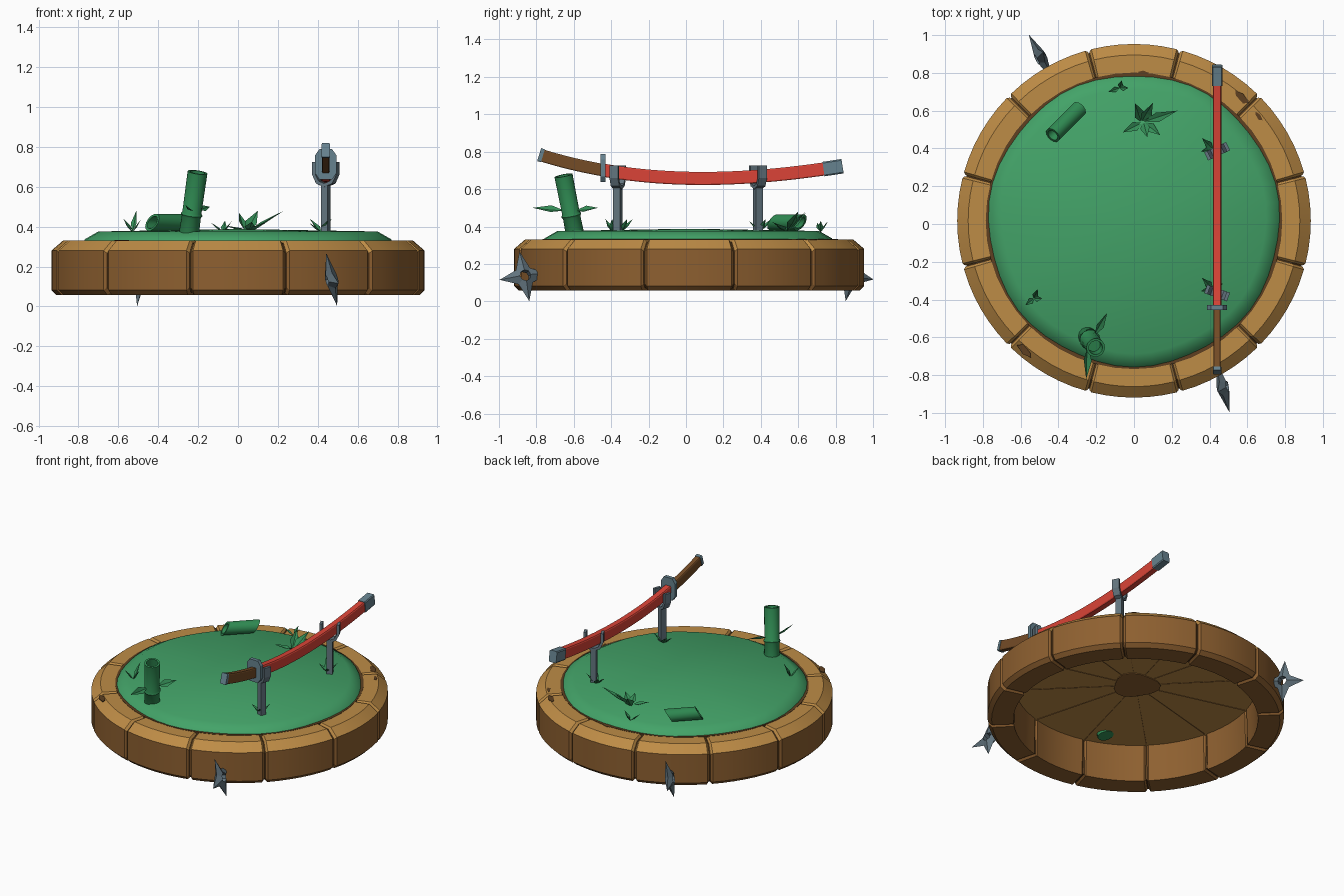
import bpy, bmesh, math
from mathutils import Vector as V, Matrix

if "Cube" in bpy.data.objects:
    bpy.data.objects.remove(bpy.data.objects["Cube"])

def srgb(h):
    c = [int(h[i:i + 2], 16) / 255 for i in (0, 2, 4)]
    return [x / 12.92 if x <= 0.04045 else ((x + 0.055) / 1.055) ** 2.4 for x in c] + [1]

def mat(name, h):
    m = bpy.data.materials.new(name)
    m.diffuse_color = srgb(h)
    m.use_nodes = True
    m.node_tree.nodes["Principled BSDF"].inputs["Base Color"].default_value = m.diffuse_color
    return m

TAN, WOOD, DARK = mat("light wood", "BE8C46"), mat("brown wood", "8E6030"), mat("dark wood", "5E4021")
GRIP, TURF, LEAF = mat("handle brown", "754C26"), mat("turf green", "43A368"), mat("leaf green", "348C56")
RED, STEEL, IRON = mat("red lacquer", "DB4437"), mat("blue steel", "66828E"), mat("grey iron", "63757F")
BAMBOO = mat("bamboo green", "2F8A52")

def make(name, bm, mats, rule=None, smooth=None):
    bmesh.ops.recalc_face_normals(bm, faces=bm.faces)
    bm.normal_update()
    me = bpy.data.meshes.new(name)
    for m in mats:
        me.materials.append(m)
    if rule:
        for f in bm.faces:
            f.material_index = rule(f)
    bm.to_mesh(me)
    bm.free()
    ob = bpy.data.objects.new(name, me)
    bpy.context.collection.objects.link(ob)
    if smooth:
        bpy.ops.object.select_all(action='DESELECT')
        ob.select_set(True)
        bpy.context.view_layer.objects.active = ob
        bpy.ops.object.shade_smooth_by_angle(angle=math.radians(smooth))
    return ob

def loft(bm, rings, caps=True, loop=False):
    vs = [[bm.verts.new(p) for p in r] for r in rings]
    n = len(vs[0])
    for a, b in zip(vs, vs[1:] + vs[:1] if loop else vs[1:]):
        for i in range(n):
            bm.faces.new((a[i], a[(i + 1) % n], b[(i + 1) % n], b[i]))
    if caps and not loop:
        bm.faces.new(vs[0])
        bm.faces.new(vs[-1])

CY = 0.017                                    # ring centre in y
def polar(r, a, z):
    return V((r * math.cos(a), CY + r * math.sin(a), z))

# --- wooden ring: twelve chamfered curved blocks over a dark core
prof = [(.772, .057), (.91, .057), (.936, .082), (.936, .28), (.878, .33), (.765, .33)]
bm = bmesh.new()
for k in range(12):
    a0, a1 = math.radians(15 + 30 * k) + .004, math.radians(45 + 30 * k) - .004
    angs = [a0] + [a0 + .014 + (a1 - a0 - .028) * i / 6 for i in range(7)] + [a1]
    rings = []
    for i, a in enumerate(angs):
        s = .013 if i in (0, 8) else 0
        rings.append([polar(r + (s if r < .8 else -s) * .8, a, z + (s if z < .2 else -s)) for r, z in prof])
    loft(bm, rings)
make("ring_blocks", bm, [WOOD, TAN], lambda f: int(f.normal.z > .3), 25)

bm = bmesh.new()
core = [(.779, .07), (.9, .07), (.92, .09), (.92, .27), (.868, .316), (.779, .316)]
loft(bm, [[polar(r, math.tau * i / 60, z) for r, z in core] for i in range(60)], loop=True)
make("ring_core", bm, [DARK], smooth=25)

# worn patches on the blocks
bm = bmesh.new()
for x, y, s in [(.57, .67, .05), (-.58, -.67, .05), (.05, .80, .03), (.66, .57, .03)]:
    a = math.atan2(y, x)
    loft(bm, [[V((x, y, z)) + Matrix.Rotation(a, 3, 'Z') @ V((u * s * .4, v * s, 0))
               for u, v in [(-1, -.5), (.2, -1), (1, .1), (.3, 1), (-.6, .6)]] for z in (.327, .3325)])
make("worn_patches", bm, [DARK])

# --- base board under the turf, with planked light underside
bm = bmesh.new()
loft(bm, [[polar(r, math.tau * i / 48, z) for i in range(48)] for r, z in [(.785, .312), (.785, .332)]])
make("base_board", bm, [TAN, DARK], lambda f: int(f.normal.z > -.5))
bm = bmesh.new()
for k in range(12):
    a = math.radians(15 + 30 * k)
    loft(bm, [[polar(.1, a, z), polar(.76, a - .004, z), polar(.76, a + .004, z)] for z in (.309, .313)])
loft(bm, [[polar(.145 + .015 * math.sin(3 * math.tau * i / 18), math.tau * i / 18, z) for i in range(18)]
          for z in (.307, .313)])
make("underside_seams", bm, [WOOD])

# --- turf: shallow dome with a slightly wavy edge
bm = bmesh.new()
rings = []
for r, z in [(.772, .328), (.768, .337), (.70, .376), (.02, .388)]:
    rings.append([polar(r + .005 * math.sin(7 * a) * (r > .6), a, z)
                  for a in [math.tau * i / 48 for i in range(48)]])
loft(bm, rings)
make("turf", bm, [TURF], smooth=50)

# --- sheathed curved sword
def zc(y):
    t = y - .09
    return .657 + .14 * t * t - .03 * t ** 3

def octo(k):
    return [(1, k), (k, 1), (-k, 1), (-1, k), (-1, -k), (-k, -1), (k, -1), (1, -k)]

SX = .44
def sweep(name, m, y0, y1, hx, hz, n, smooth=None):
    bm = bmesh.new()
    rings = []
    for i in range(n + 1):
        y = y0 + (y1 - y0) * i / n
        t = V((0, .01, zc(y + .005) - zc(y - .005))).normalized()
        up = V((0, -t.z, t.y))
        rings.append([V((SX + u * hx, y, zc(y))) + up * (v * hz) for u, v in octo(.82)])
    loft(bm, rings)
    make(name, bm, [m], smooth=smooth)

sweep("scabbard", RED, -.435, .75, .023, .035, 18, 20)
sweep("scabbard_cap", STEEL, .735, .837, .028, .039, 2)
sweep("sword_handle", GRIP, -.772, -.435, .019, .033, 8, 20)
sweep("sword_pommel", STEEL, -.785, -.765, .022, .036, 1)
bm = bmesh.new()
loft(bm, [[V((SX + u * .053, y, .713 + v * .076)) for u, v in octo(.6)] for y in (-.456, -.43)])
make("sword_guard", bm, [STEEL])

# --- two forked stands
def stand(name, y, ang):
    M = Matrix.Translation((SX, y, 0)) @ Matrix.Rotation(math.radians(ang), 4, 'Z')
    bm = bmesh.new()
    loft(bm, [[M @ V((u * .018, v * .02, z)) for u, v in [(1, 1), (-1, 1), (-1, -1), (1, -1)]]
              for z in (.355, .62)])
    arc = [(-.046, .725), (-.046, .66), (-.03, .629), (0, .617), (.03, .629), (.046, .66), (.046, .725)]
    rings = []
    for x, z in arc:
        d = V((x, 0, z - .66)) if z < .66 else V((x, 0, 0))
        o = d.normalized() * .018
        rings.append([M @ V((x + k * o.x, s * .024, z + k * o.z)) for k, s in [(0, -1), (1, -1), (1, 1), (0, 1)]])
    loft(bm, rings)
    make(name, bm, [IRON])

stand("front_stand", -.365, -20)
stand("back_stand", .385, 25)

# --- bamboo: lofted round sections with slanted, hollow ends
def bamboo(name, p0, p1, stations, slant=0):
    p0, p1 = V(p0), V(p1)
    d = (p1 - p0).normalized()
    side = d.cross(V((0, 0, 1)) if abs(d.z) < .8 else V((0, 1, 0))).normalized()
    up = side.cross(d)
    bm = bmesh.new()
    loft(bm, [[p0.lerp(p1, t) + side * r * math.cos(a) + up * r * math.sin(a) + d * (slant * r * math.sin(a))
               for a in [math.tau * i / 14 for i in range(14)]] for t, r in stations])
    make(name, bm, [BAMBOO], smooth=35)

bamboo("standing_bamboo", (-.255, -.582, .30), (-.203, -.655, .673),
       [(0, .052), (.40, .048), (.43, .055), (.46, .048), (1, .05), (1, .037), (.8, .035)])
bamboo("fallen_bamboo", (-.43, .47, .422), (-.29, .61, .422),
       [(.3, .03), (0, .031), (0, .043), (1, .043), (1, .031), (.7, .03)], .6)

# --- leaves and grass: folded blades
def blade(bm, base, tip, w, roll=0):
    b, t = V(base), V(tip)
    d = t - b
    s = Matrix.Rotation(math.radians(roll), 3, d) @ d.cross(V((0, 0, 1))).normalized() * w
    n = s.cross(d).normalized()
    m = b + d * .42
    ps = [bm.verts.new(p) for p in (b, m + s + n * .2 * w, t, m - s + n * .2 * w, m - n * .15 * w, m - n * .25 * w)]
    for q in [(0, 1, 4), (1, 2, 4), (2, 3, 4), (3, 0, 4), (0, 5, 1), (1, 5, 2), (2, 5, 3), (3, 5, 0)]:
        bm.faces.new([ps[i] for i in q])

def clump(name, c, tips, w, roll=0):
    bm = bmesh.new()
    for x, y, z in tips:
        blade(bm, c, (c[0] + x, c[1] + y, c[2] + z), w, roll)
    make(name, bm, [LEAF])

clump("bamboo_leaf_right", (-.21, -.59, .485), [(.068, .12, .015)], .026, 40)
clump("bamboo_leaf_front", (-.245, -.65, .485), [(-.008, -.17, .015)], .028, -40)
clump("large_grass_low", (.05, .54, .375), [(.09, -.07, .045), (.02, -.08, .05), (-.11, -.055, .03),
                                            (.18, .06, .105)], .026)
clump("large_grass_high", (.04, .54, .37), [(-.035, .10, .10), (.06, .10, .11)], .03, 25)
clump("back_grass", (-.075, .72, .37), [(-.06, -.02, .05), (.045, .0, .06), (.01, .04, .06)], .015)
clump("left_grass", (-.53, -.395, .37), [(-.045, -.035, .07), (.045, .0, .07), (.02, .05, .11)], .016)
for n, y in (("front", -.345), ("back", .395)):
    clump(n + "_stand_grass", (.42, y, .37), [(-.06, .06, .07), (-.065, -.01, .05), (.03, -.06, .06),
                                             (.05, .03, .07)], .019)

# --- throwing stars stuck in the ring
def star(name, c, n, v, R=.138):
    c, n = V(c), V(n).normalized()
    v = V(v)
    v = (v - n * v.dot(n)).normalized()
    u = v.cross(n)
    def ring(radii, w):
        return [c + n * w + (u * math.cos(a) + v * math.sin(a)) * radii[i % 2]
                for i, a in enumerate(math.tau * k / 8 for k in range(8))]
    bm = bmesh.new()
    loft(bm, [ring((R, .056), 0), ring((.03, .03), .026), ring((.03, .03), -.026)], loop=True)
    make(name, bm, [IRON])

star("front_throwing_star", (.47, -.864, .134), (1, .23, .25), (-.22, -.2, 1))
star("back_throwing_star", (-.493, .882, .136), (1, .5, -.2), (.08, .2, 1))
